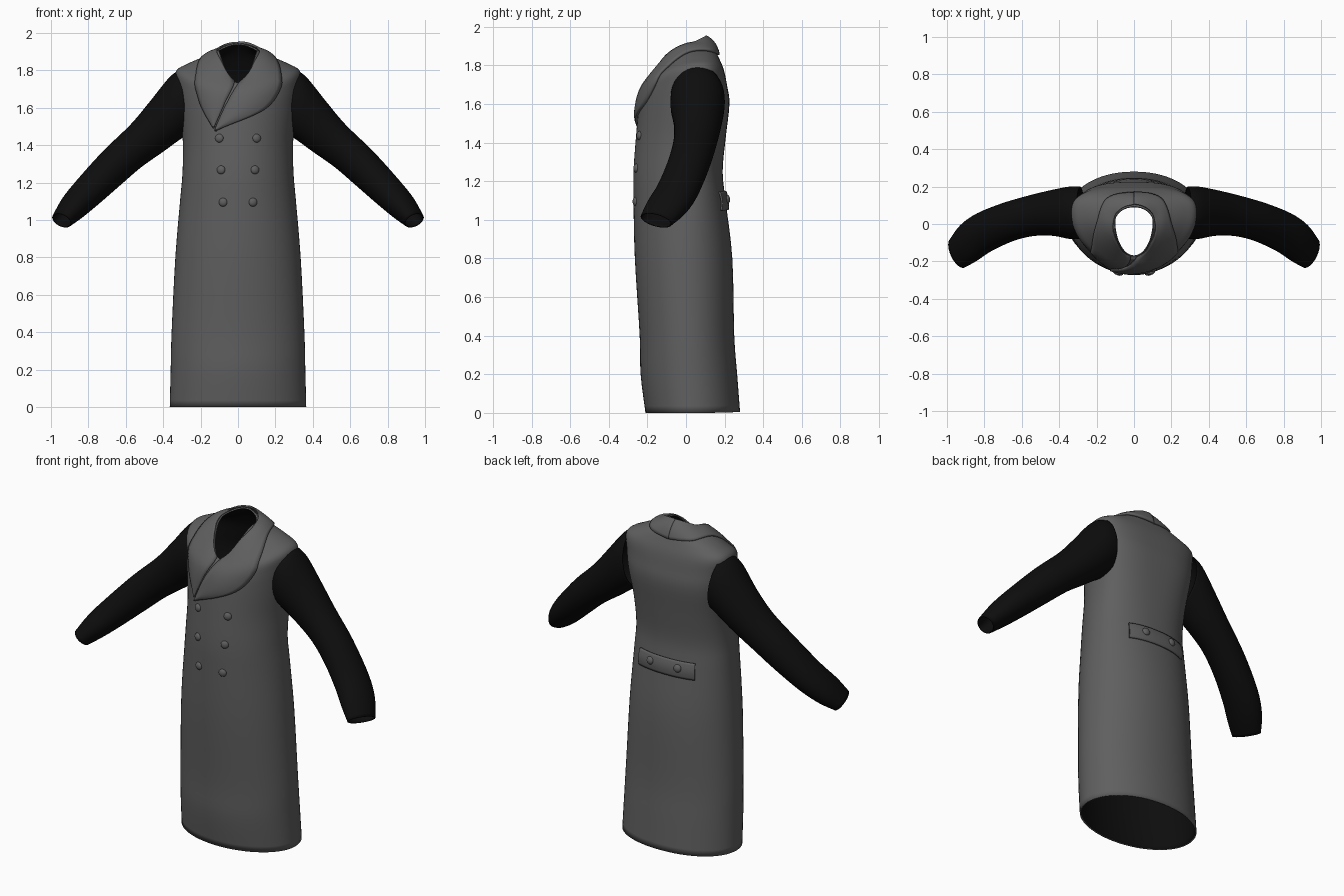
import bpy, bmesh, math
from mathutils import Vector
from mathutils.bvhtree import BVHTree

if "Cube" in bpy.data.objects:
    bpy.data.objects.remove(bpy.data.objects["Cube"], do_unlink=True)


def material(name, value):
    m = bpy.data.materials.new(name)
    m.use_nodes = True
    color = (value, value, value, 1)
    m.diffuse_color = color
    bsdf = m.node_tree.nodes["Principled BSDF"]
    bsdf.inputs["Base Color"].default_value = color
    bsdf.inputs["Roughness"].default_value = 0.9
    return m


GREY = material("grey wool", 0.115)
BLACK = material("black cloth", 0.004)


def smooth_rows(rows, steps):
    """Catmull-Rom interpolation of rows of numbers."""
    out = []
    for i in range(len(rows) - 1):
        a, b, c, d = (rows[max(0, min(len(rows) - 1, i + k))] for k in (-1, 0, 1, 2))
        for s in range(steps):
            t = s / steps
            out.append([0.5 * (2 * q + (r - p) * t + (2 * p - 5 * q + 4 * r - w) * t * t
                        + (3 * q - p - 3 * r + w) * t ** 3)
                        for p, q, r, w in zip(a, b, c, d)])
    out.append(list(rows[-1]))
    return out


def grid_mesh(rows, closed):
    """Quads between rows of points; closed joins each row into a ring."""
    bm = bmesh.new()
    grid = [[bm.verts.new(p) for p in row] for row in rows]
    n = len(grid[0])
    for lo, hi in zip(grid, grid[1:]):
        for j in range(n if closed else n - 1):
            k = (j + 1) % n
            bm.faces.new((lo[j], lo[k], hi[k], hi[j]))
    bm.normal_update()
    return bm


def finish(name, bm, mats, thickness=0, offset=-1.0, angle=50):
    mesh = bpy.data.meshes.new(name)
    bm.to_mesh(mesh)
    bm.free()
    ob = bpy.data.objects.new(name, mesh)
    bpy.context.collection.objects.link(ob)
    for m in mats:
        mesh.materials.append(m)
    if thickness:
        mod = ob.modifiers.new("cloth thickness", "SOLIDIFY")
        mod.thickness = thickness
        mod.offset = offset
        mod.material_offset = len(mats) - 1
    bpy.ops.object.select_all(action="DESELECT")
    bpy.context.view_layer.objects.active = ob
    ob.select_set(True)
    bpy.ops.object.shade_smooth_by_angle(angle=math.radians(angle))
    return ob


def power(v, e):
    return math.copysign(abs(v) ** e, v)


# Coat body: half width, front y, back y, widest y, front z, side z, back z, back squareness
BODY = [
    (.365, -.21, .28, .03, .0, .0, .005, 2.1),
    (.36, -.235, .265, .02, .2, .2, .2, 2.1),
    (.355, -.24, .25, .01, .4, .4, .4, 2.1),
    (.335, -.265, .24, 0, .8, .8, .8, 2.1),
    (.31, -.272, .205, 0, 1.1, 1.1, 1.1, 2.2),
    (.297, -.272, .19, 0, 1.25, 1.25, 1.25, 2.3),
    (.295, -.26, .205, .02, 1.42, 1.42, 1.42, 2.5),
    (.315, -.245, .225, .04, 1.58, 1.6, 1.6, 2.7),
    (.328, -.232, .212, .05, 1.65, 1.71, 1.7, 2.7),
    (.332, -.215, .195, .06, 1.69, 1.795, 1.78, 2.7),
    (.27, -.2, .17, .06, 1.71, 1.835, 1.84, 2.5),
    (.19, -.19, .15, .05, 1.725, 1.87, 1.88, 2.2),
    (.13, -.18, .125, .03, 1.73, 1.895, 1.915, 2),
    (.105, -.172, .095, .01, 1.735, 1.91, 1.945, 2),
]
SIDES = 64


def body_ring(hx, yf, yb, yc, zf, zs, zb, ex):
    ring = []
    for j in range(SIDES):
        a = math.tau * j / SIDES
        c, s = math.cos(a), math.sin(a)
        e = 2 / ex if s > 0 else 1
        depth = (yb - yc) if s > 0 else (yc - yf)
        z = zs * c * c + (zb if s > 0 else zf) * s * s
        ring.append((hx * power(c, e), yc + depth * power(s, e), z))
    return ring


body = grid_mesh([body_ring(*r) for r in smooth_rows(BODY, 4)], True)
tree = BVHTree.FromBMesh(body)
finish("coat_body", body, [GREY, BLACK], 0.008)


def draped_patch(name, edge_a, edge_b, lift, bulge, thickness, steps=8, across=8):
    """Strip between two edges, laid on the coat body and lifted off it."""
    rows, normals = [], []
    for a, b in zip(smooth_rows(edge_a, steps), smooth_rows(edge_b, steps)):
        row = []
        for k in range(across + 1):
            t = k / across
            co, no, _, _ = tree.find_nearest(Vector(a).lerp(Vector(b), t))
            row.append(co + no * (lift + bulge * math.sin(math.pi * t)))
            normals.append(no)
        rows.append(row)
    bm = grid_mesh(rows, False)
    bm.verts.ensure_lookup_table()
    if sum(v.normal.dot(n) for v, n in zip(bm.verts, normals)) < 0:
        bmesh.ops.reverse_faces(bm, faces=bm.faces[:])
    finish(name, bm, [GREY], thickness)


# Shawl collar: the left lapel overlaps the right one
left_inner = [(0, .09, 1.96), (.1, .03, 1.92), (.09, -.08, 1.86),
              (.02, -.17, 1.75), (-.06, -.23, 1.62), (-.13, -.25, 1.48)]
left_outer = [(0, .16, 1.85), (.14, .13, 1.86), (.2, 0, 1.86),
              (.225, -.15, 1.71), (.14, -.22, 1.59), (-.12, -.25, 1.475)]
right_inner = [(0, .09, 1.96), (-.1, .03, 1.92), (-.09, -.08, 1.86),
               (-.02, -.17, 1.74), (-.07, -.23, 1.62), (-.13, -.25, 1.5)]
right_outer = [(0, .16, 1.85), (-.14, .13, 1.86), (-.2, 0, 1.86),
               (-.225, -.15, 1.71), (-.2, -.2, 1.6), (-.14, -.25, 1.49)]
draped_patch("left_lapel", left_inner, left_outer, .012, .01, .012)
draped_patch("right_lapel", right_inner, right_outer, .009, .008, .01)

# Half belt across the back
xs = [-.22, -.11, 0, .11, .22]
draped_patch("back_belt", [(x, .25, 1.155) for x in xs], [(x, .25, 1.055) for x in xs],
             .01, .008, .01)


# Domed buttons laid on the cloth
def button(name, x, z, side, lift=0):
    co, no, _, _ = tree.ray_cast(Vector((x, side, z)), Vector((0, -side, 0)))
    bm = bmesh.new()
    bmesh.ops.create_uvsphere(bm, u_segments=20, v_segments=10, radius=.023)
    bmesh.ops.scale(bm, vec=(1, 1, .6), verts=bm.verts)
    ob = finish(name, bm, [GREY])
    ob.rotation_euler = no.to_track_quat("Z", "Y").to_euler()
    ob.location = co + no * lift


for row, (x, z) in enumerate([(.1, 1.437), (.091, 1.268), (.08, 1.095)]):
    for label, sign in (("left", 1), ("right", -1)):
        button(f"{label}_front_button_{row + 1}", sign * x, z, -1)
for label, sign in (("left", 1), ("right", -1)):
    button(f"{label}_back_button", sign * .09, 1.105, 1, .017)

# Sleeves: upper x and z, lower x and z, middle y, half depth, cuff slant
SLEEVE = [
    (.31, 1.80, .265, 1.46, .06, .14, 0),
    (.365, 1.765, .325, 1.42, .06, .14, 0),
    (.47, 1.635, .40, 1.365, .06, .123, 0),
    (.575, 1.51, .52, 1.28, .045, .11, .05),
    (.72, 1.37, .63, 1.185, .01, .105, .15),
    (.86, 1.215, .745, 1.085, -.045, .104, .25),
    (.935, 1.12, .83, 1.015, -.10, .1, .3),
    (.985, 1.03, .9, .965, -.155, .08, .35),
]


def sleeve_ring(side, ux, uz, lx, lz, yc, h, slant):
    ring = []
    for j in range(32):
        a = math.tau * j / 32
        t, dy = (1 + math.sin(a)) / 2, h * math.cos(a)
        ring.append((side * (lx + (ux - lx) * t + slant * dy), yc + dy,
                     lz + (uz - lz) * t - slant * .7 * dy))
    return ring


for label, side in (("left", 1), ("right", -1)):
    bm = grid_mesh([sleeve_ring(side, *r) for r in smooth_rows(SLEEVE, 4)], True)
    bmesh.ops.recalc_face_normals(bm, faces=bm.faces[:])
    finish(f"{label}_sleeve", bm, [BLACK], 0.006)
